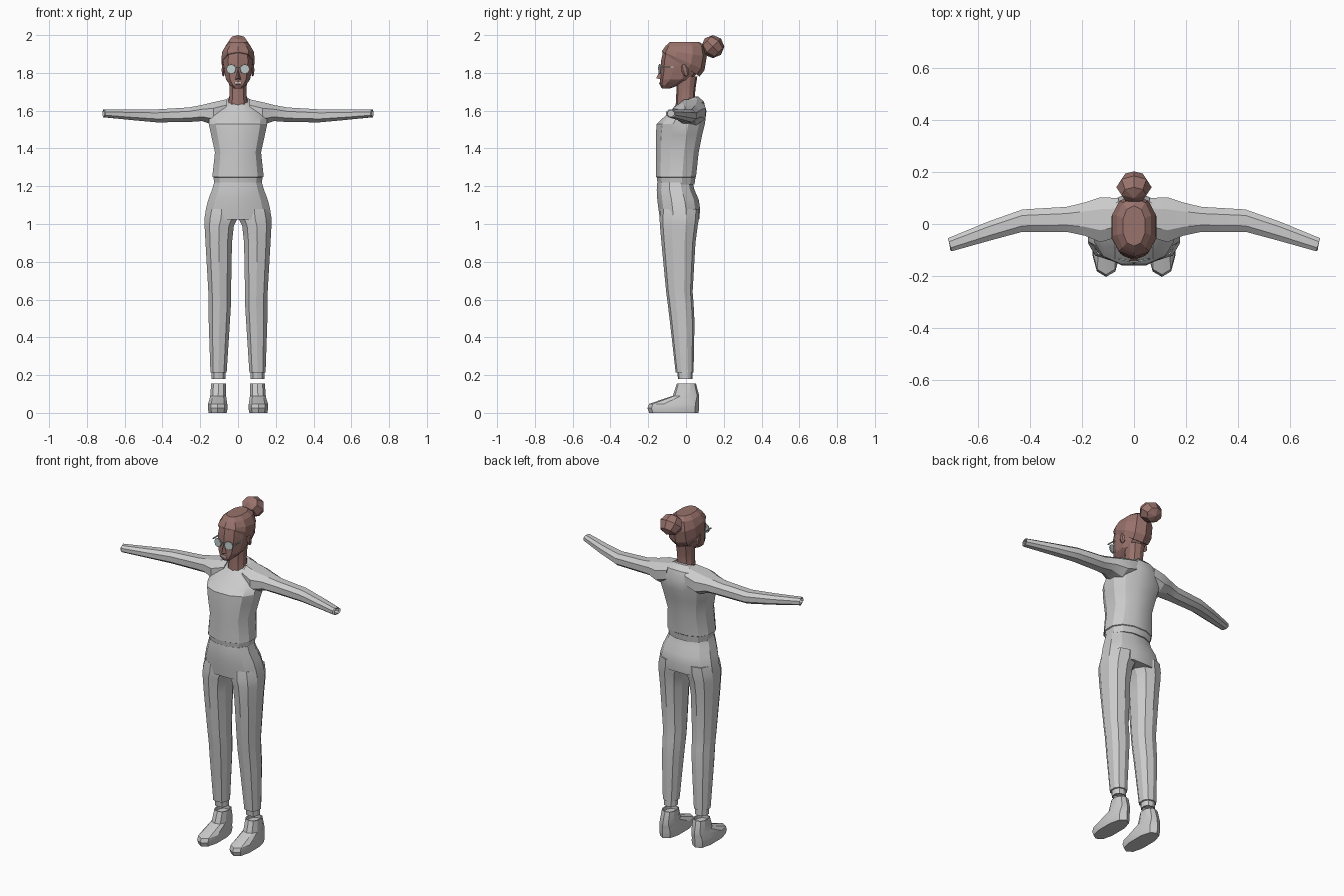
import bpy, bmesh, math
from mathutils import Vector, Matrix

cube = bpy.data.objects.get("Cube")
if cube:
    bpy.data.objects.remove(cube, do_unlink=True)


def material(name, rgb):
    m = bpy.data.materials.new(name)
    m.use_nodes = True
    m.diffuse_color = (*rgb, 1)
    m.node_tree.nodes["Principled BSDF"].inputs["Base Color"].default_value = (*rgb, 1)
    return m


CLOTH = material("light grey cloth", (0.6, 0.6, 0.6))
SKIN = material("warm brown", (0.32, 0.17, 0.15))
LENS = material("pale lens", (0.55, 0.62, 0.62))
LIP = material("pale lips", (0.6, 0.5, 0.48))


def finish(bm, name, mat, angle=25):
    bmesh.ops.recalc_face_normals(bm, faces=bm.faces[:])
    mesh = bpy.data.meshes.new(name)
    bm.to_mesh(mesh)
    bm.free()
    mesh.materials.append(mat)
    ob = bpy.data.objects.new(name, mesh)
    bpy.context.collection.objects.link(ob)
    bpy.ops.object.select_all(action='DESELECT')
    ob.select_set(True)
    bpy.context.view_layer.objects.active = ob
    if angle:
        bpy.ops.object.shade_smooth_by_angle(angle=math.radians(angle))
    return ob


def section(sides, power):
    """Unit rounded outline with flats facing front, back and sides."""
    pts = []
    for i in range(sides):
        t = 2 * math.pi * (i + 0.5) / sides
        c, s = math.cos(t), math.sin(t)
        pts.append((math.copysign(abs(c) ** (2 / power), c),
                    math.copysign(abs(s) ** (2 / power), s)))
    mu, mv = max(p[0] for p in pts), max(p[1] for p in pts)
    return [(u / mu, v / mv) for u, v in pts]


def loft(name, rings, mat, axis='Z', sides=12, power=2.3, side=1, hollow=False, angle=25):
    """Rings are (station, low u, high u, low v, high v, tilt).
    Axis Z: u = x, v = y. Axis X: u = y, v = z. Tilt raises the station along y."""
    bm = bmesh.new()
    outline = section(sides, power)
    loops = []
    if hollow:  # recess the open end
        st, a, b, c, d = rings[-1][:5]
        step = st - rings[-2][0]
        depth = math.copysign(0.02, step)
        w = 0.006
        rings = rings + [(st, a + w, b - w, c + w, d - w), (st - depth, a + w, b - w, c + w, d - w)]
    for r in rings:
        st, u0, u1, v0, v1 = r[:5]
        tilt = r[5] if len(r) > 5 else 0
        loop = []
        for u, v in outline:
            pu = (u0 + u1) / 2 + u * (u1 - u0) / 2
            pv = (v0 + v1) / 2 + v * (v1 - v0) / 2
            co = (pu, pv, st + tilt * v * (v1 - v0) / 2) if axis == 'Z' else (st + tilt * u, pu, pv)
            loop.append(bm.verts.new((co[0] * side, co[1], co[2])))
        loops.append(loop)
    for lo, hi in zip(loops, loops[1:]):
        for i in range(sides):
            j = (i + 1) % sides
            bm.faces.new((lo[i], lo[j], hi[j], hi[i]))
    bm.faces.new(loops[0])
    bm.faces.new(loops[-1])
    return finish(bm, name, mat, angle)


def ball(name, centre, size, mat, segments=8, rings=4, turn=0):
    bm = bmesh.new()
    m = (Matrix.Translation(centre) @ Matrix.Rotation(math.radians(turn), 4, 'X')
         @ Matrix.Diagonal((*size, 1)))
    bmesh.ops.create_uvsphere(bm, u_segments=segments, v_segments=rings, radius=1, matrix=m)
    return finish(bm, name, mat, 0)


def box(name, centre, size, mat):
    bm = bmesh.new()
    bmesh.ops.create_cube(bm, size=1, matrix=Matrix.Translation(centre) @ Matrix.Diagonal((*size, 1)))
    return finish(bm, name, mat, 0)


def sym(st, half, v0, v1, tilt=0):
    return (st, -half, half, v0, v1, tilt)


# Sweater body with a hem band and sloped collar
loft("sweater_body", [
    sym(1.21, 0.125, -0.15, 0.045), sym(1.247, 0.13, -0.155, 0.05),
    sym(1.25, 0.136, -0.16, 0.053), sym(1.38, 0.122, -0.16, 0.067),
    sym(1.47, 0.142, -0.16, 0.085), sym(1.53, 0.155, -0.155, 0.1),
    sym(1.58, 0.15, -0.12, 0.108, 0.15), sym(1.62, 0.115, -0.085, 0.095, 0.3),
    sym(1.65, 0.065, -0.06, 0.065, 0.4), sym(1.655, 0.05, -0.05, 0.052, 0.4),
], CLOTH)

# Trouser hips
loft("trouser_hips", [
    sym(1.025, 0.178, -0.138, 0.07), sym(1.08, 0.17, -0.146, 0.075),
    sym(1.13, 0.157, -0.152, 0.067), sym(1.18, 0.138, -0.155, 0.045),
    sym(1.22, 0.126, -0.152, 0.035),
], CLOTH)

for side, label in ((1, "left"), (-1, "right")):
    # Sleeve, swept forward past the elbow
    loft(label + "_sleeve", [
        (0.06, -0.05, 0.1, 1.55, 1.66), (0.13, -0.07, 0.103, 1.525, 1.645),
        (0.19, -0.045, 0.083, 1.545, 1.63), (0.26, -0.03, 0.066, 1.54, 1.617),
        (0.43, -0.03, 0.056, 1.538, 1.607), (0.56, -0.065, 0.01, 1.55, 1.605),
        (0.71, -0.105, -0.055, 1.565, 1.605, 0.008),
    ], CLOTH, axis='X', sides=8, side=side, hollow=True)

    # Trouser leg with a narrow ankle cuff
    loft(label + "_trouser_leg", [
        (1.08, 0.008, 0.165, -0.135, 0.07), (1.03, 0.002, 0.178, -0.14, 0.068),
        (0.99, 0.022, 0.177, -0.138, 0.062), (0.9, 0.032, 0.172, -0.13, 0.05),
        (0.64, 0.037, 0.157, -0.105, 0.035), (0.58, 0.037, 0.155, -0.097, 0.04),
        (0.48, 0.043, 0.155, -0.085, 0.045), (0.215, 0.06, 0.146, -0.055, 0.04),
        (0.213, 0.067, 0.139, -0.046, 0.034), (0.18, 0.067, 0.139, -0.042, 0.034),
    ], CLOTH, sides=10, side=side, hollow=True)

    # Ankle boot
    loft(label + "_shoe", [
        (0, 0.06, 0.155, -0.195, 0.066), (0.025, 0.055, 0.16, -0.204, 0.07),
        (0.048, 0.057, 0.158, -0.195, 0.07), (0.07, 0.06, 0.152, -0.13, 0.07),
        (0.09, 0.063, 0.147, -0.07, 0.07), (0.155, 0.064, 0.142, -0.048, 0.053),
    ], CLOTH, sides=10, power=2.5, side=side, hollow=True)

    # Ear, glasses lens and temple arm
    ball(label + "_ear", (side * 0.078, -0.005, 1.815), (0.01, 0.02, 0.036), SKIN, 6, 4, 15)
    bm = bmesh.new()
    bmesh.ops.create_cone(bm, cap_ends=True, segments=8, radius1=0.026, radius2=0.026, depth=0.006,
                          matrix=Matrix.Translation((side * 0.036, -0.139, 1.82))
                          @ Matrix.Rotation(math.radians(side * 12), 4, 'Z')
                          @ Matrix.Rotation(math.radians(90), 4, 'X'))
    finish(bm, label + "_lens", LENS, 0)
    box(label + "_temple_arm", (side * 0.073, -0.07, 1.832), (0.005, 0.13, 0.006), LENS)

# Neck and head
loft("neck", [
    sym(1.62, 0.056, -0.057, 0.05, 0.4), sym(1.67, 0.046, -0.053, 0.047, 0.3),
    sym(1.73, 0.046, -0.05, 0.052), sym(1.78, 0.05, -0.05, 0.06),
], SKIN, sides=10)
loft("head", [
    sym(1.718, 0.022, -0.128, -0.085), sym(1.735, 0.042, -0.137, -0.035),
    sym(1.765, 0.064, -0.137, 0.03), sym(1.81, 0.073, -0.134, 0.07),
    sym(1.86, 0.08, -0.133, 0.09), sym(1.91, 0.075, -0.122, 0.09),
    sym(1.945, 0.05, -0.095, 0.06),
], SKIN, sides=10, angle=15)

# Swept-back hair, hairline high at the front, and bun
loft("hair", [
    sym(1.845, 0.08, -0.126, 0.072, -0.65), sym(1.865, 0.087, -0.127, 0.098, -0.45),
    sym(1.905, 0.084, -0.122, 0.11, -0.15), sym(1.943, 0.066, -0.108, 0.1),
    sym(1.964, 0.042, -0.085, 0.07),
], SKIN, sides=10, angle=15)
ball("hair_bun", (0, 0.142, 1.939), (0.068, 0.061, 0.061), SKIN, 8, 4, 45)

# Nose wedge, lips and glasses bridge
bm = bmesh.new()
root = [bm.verts.new(p) for p in ((-0.016, -0.13, 1.765), (0.016, -0.13, 1.765), (0, -0.13, 1.83))]
tip = bm.verts.new((0, -0.158, 1.772))
bm.faces.new(root)
for i in range(3):
    bm.faces.new((root[i], root[(i + 1) % 3], tip))
finish(bm, "nose", SKIN, 0)
ball("lips", (0, -0.137, 1.746), (0.025, 0.005, 0.008), LIP, 6, 4)
box("glasses_bridge", (0, -0.145, 1.828), (0.03, 0.005, 0.005), LENS)
